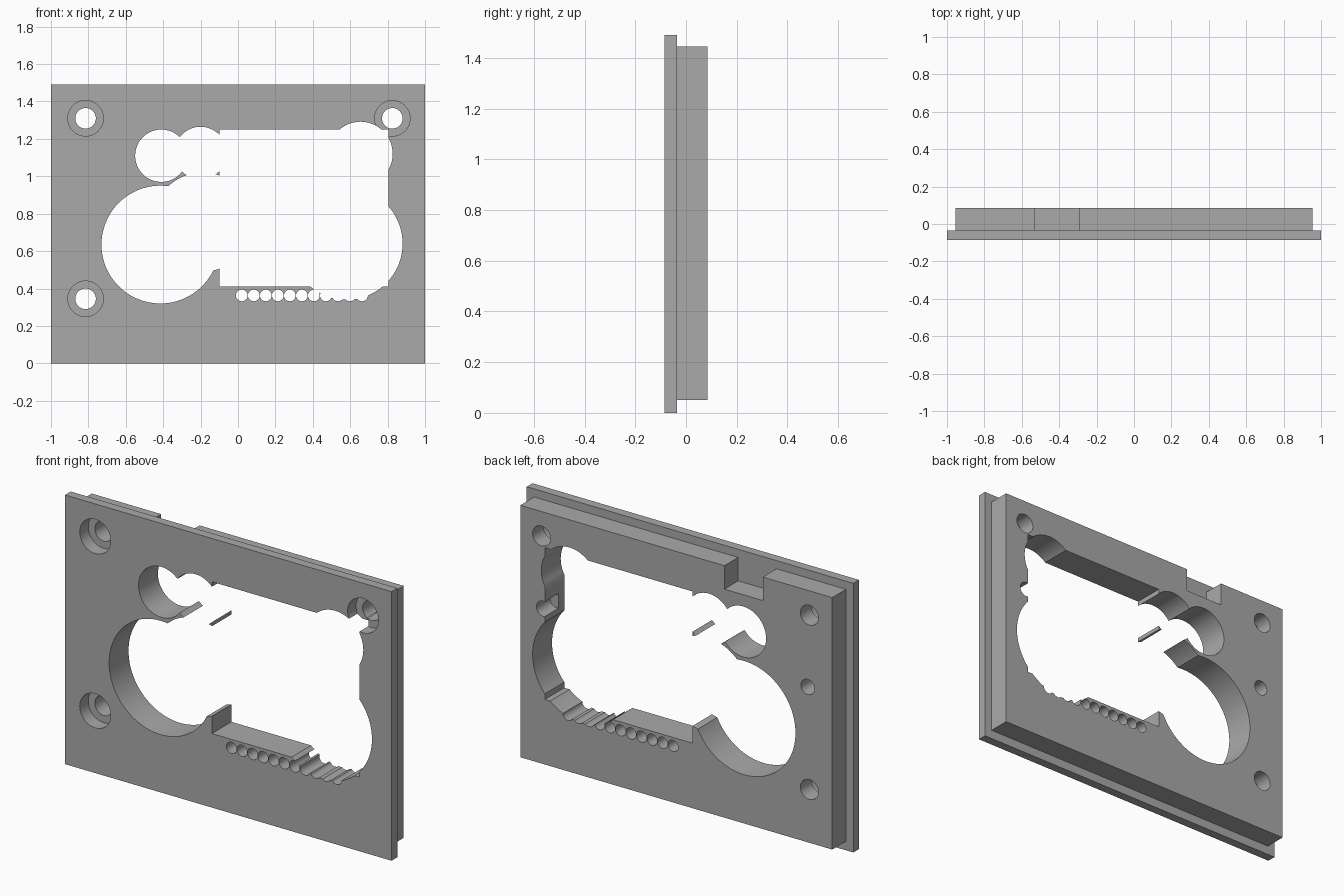
import bpy, bmesh, math
from mathutils import Matrix, Vector

if "Cube" in bpy.data.objects:
    bpy.data.objects.remove(bpy.data.objects["Cube"], do_unlink=True)

FRONT, STEP, BACK = -0.085, -0.035, 0.085
THROUGH = (-0.2, 0.2)

grey = bpy.data.materials.new("plain grey")
grey.use_nodes = True
grey.diffuse_color = (0.4, 0.4, 0.4, 1)
grey.node_tree.nodes["Principled BSDF"].inputs["Base Color"].default_value = (0.4, 0.4, 0.4, 1)


def make_object(name, bm):
    bmesh.ops.recalc_face_normals(bm, faces=bm.faces)
    mesh = bpy.data.meshes.new(name)
    bm.to_mesh(mesh)
    bm.free()
    mesh.materials.append(grey)
    obj = bpy.data.objects.new(name, mesh)
    bpy.context.collection.objects.link(obj)
    return obj


def box(name, x, y, z):
    bm = bmesh.new()
    centre = Vector([sum(r) / 2 for r in (x, y, z)])
    size = Vector([r[1] - r[0] for r in (x, y, z)])
    bmesh.ops.create_cube(bm, size=1, matrix=Matrix.Translation(centre) @ Matrix.Diagonal(size).to_4x4())
    return make_object(name, bm)


def cylinder(x, z, radius, y=THROUGH):
    bm = bmesh.new()
    place = Matrix.Translation((x, sum(y) / 2, z)) @ Matrix.Rotation(math.pi / 2, 4, 'X')
    bmesh.ops.create_cone(bm, cap_ends=True, segments=96 if radius > 0.2 else 48,
                          radius1=radius, radius2=radius, depth=y[1] - y[0], matrix=place)
    return make_object("cutter", bm)


def combine(target, tools, operation='DIFFERENCE'):
    for tool in tools:
        tool.hide_render = True
        mod = target.modifiers.new("cut", 'BOOLEAN')
        mod.operation = operation
        mod.solver = 'EXACT'
        mod.object = tool
    bpy.context.view_layer.update()
    graph = bpy.context.evaluated_depsgraph_get()
    mesh = bpy.data.meshes.new_from_object(target.evaluated_get(graph))
    target.modifiers.clear()
    target.data = mesh
    for tool in tools:
        bpy.data.objects.remove(tool, do_unlink=True)


# Rear block with its top notch and two blind peg holes
rear_block = box("rear_block", (-0.955, 0.955), (-0.06, BACK), (0.05, 1.445))
combine(rear_block, [box("cutter", (-0.53, -0.295), THROUGH, (1.315, 1.6)),
                     cylinder(-0.805, 0.91, 0.042), cylinder(0.815, 0.91, 0.042)])

# Wider front plate joined to the block
panel = box("mounting_panel", (-1, 1), (FRONT, STEP), (0, 1.49))
combine(panel, [rear_block], 'UNION')

# Main window and the round openings that overlap it
cutters = [box("cutter", (-0.10, 0.805), THROUGH, (0.41, 1.25))]
for x, z, radius in [(-0.415, 0.635, 0.315), (-0.19, 0.755, 0.265), (0.58, 0.64, 0.30),
                     (-0.41, 1.11, 0.14), (-0.2, 1.125, 0.14), (0.655, 1.12, 0.172)]:
    cutters.append(cylinder(x, z, radius))

# Row of small holes under the window
for i in range(11):
    cutters.append(cylinder(0.02 + 0.0643 * i, 0.363, 0.0312))

# Counterbored screw holes in three corners
for x, z in [(-0.815, 1.31), (0.825, 1.31), (-0.815, 0.345)]:
    cutters.append(cylinder(x, z, 0.055))
    cutters.append(cylinder(x, z, 0.095, (-0.2, FRONT + 0.075)))
combine(panel, cutters)

# Smooth bores with crisp edges
bpy.ops.object.select_all(action='DESELECT')
panel.select_set(True)
bpy.context.view_layer.objects.active = panel
bpy.ops.object.shade_smooth_by_angle(angle=math.radians(30))
